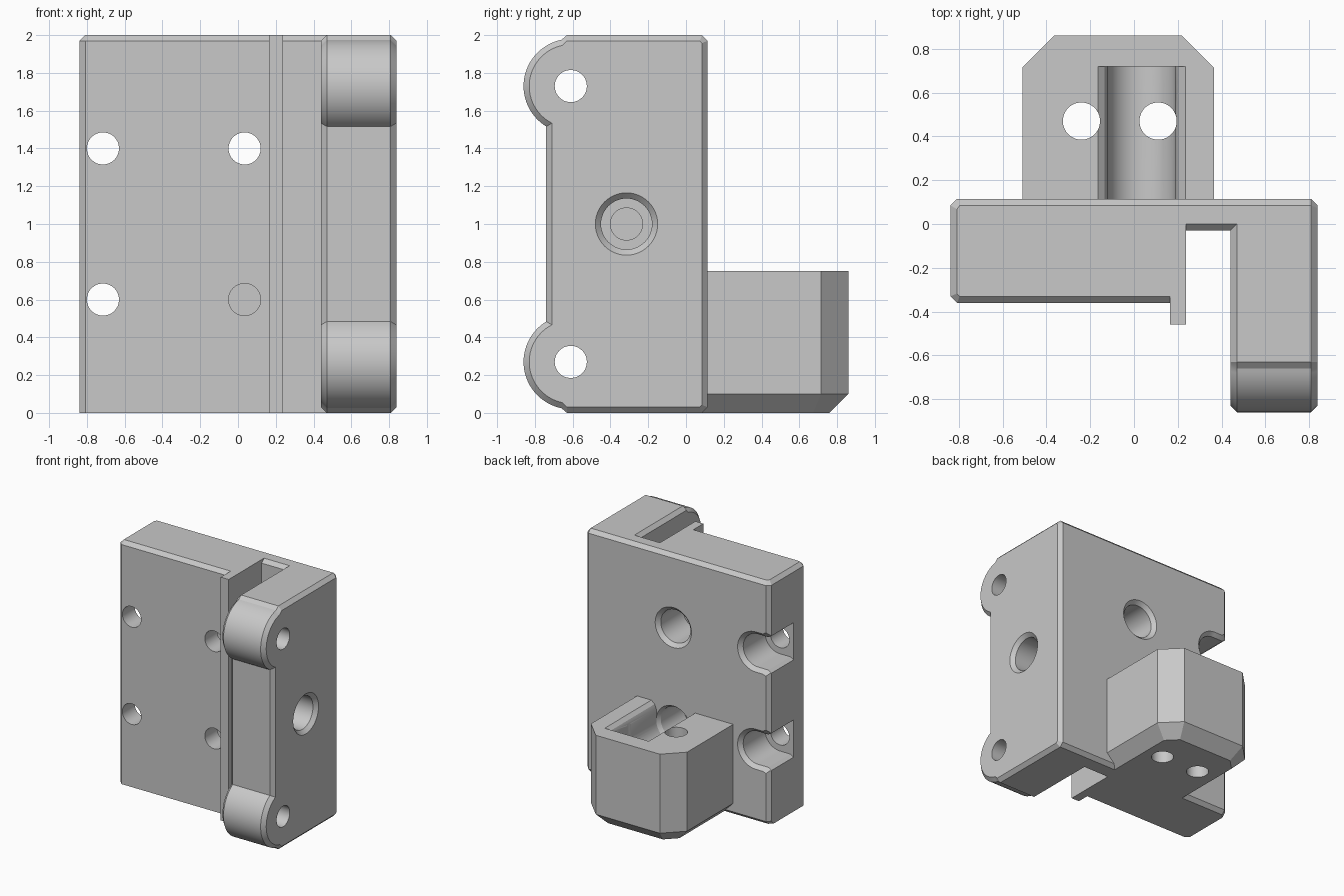
import bpy, bmesh
from math import acos, cos, sin, pi, radians

cube = bpy.data.objects.get("Cube")
if cube:
    bpy.data.objects.remove(cube, do_unlink=True)

grey = bpy.data.materials.new("light grey")
grey.use_nodes = True
GREY = (0.58, 0.58, 0.58, 1)
grey.diffuse_color = GREY
grey.node_tree.nodes["Principled BSDF"].inputs["Base Color"].default_value = GREY

C = 0.03                      # common chamfer
BACK, FRONT, SIDE = 0.115, -0.36, 0.838


def loft(name, layers):
    """Solid through matching loops of points, capped at both ends."""
    bm = bmesh.new()
    rings = [[bm.verts.new(p) for p in layer] for layer in layers]
    n = len(rings[0])
    for a, b in zip(rings, rings[1:]):
        for i in range(n):
            j = (i + 1) % n
            bm.faces.new((a[i], a[j], b[j], b[i]))
    bm.faces.new(rings[0])
    bm.faces.new(rings[-1])
    bmesh.ops.recalc_face_normals(bm, faces=bm.faces)
    mesh = bpy.data.meshes.new(name)
    bm.to_mesh(mesh)
    bm.free()
    mesh.materials.append(grey)
    ob = bpy.data.objects.new(name, mesh)
    bpy.context.collection.objects.link(ob)
    return ob


def rod(name, axis, u, v, stations, n=48):
    """Turned shape along an axis; stations are (position, radius)."""
    layers = []
    for t, r in stations:
        ring = []
        for k in range(n):
            a = 2 * pi * k / n
            p, q = u + r * cos(a), v + r * sin(a)
            ring.append({"x": (t, p, q), "y": (p, t, q), "z": (p, q, t)}[axis])
        layers.append(ring)
    return loft(name, layers)


def box(name, x0, x1, y0, y1, z0, z1):
    return loft(name, [[(x0, y0, z), (x1, y0, z), (x1, y1, z), (x0, y1, z)]
                       for z in (z0, z1)])


# Main plate with the thin bridge behind the slot
def plate_loop(z, d=0.0, back=0.0):
    k = 0.414 * d
    b = BACK - d - back
    pts = [(-SIDE + d, FRONT + C + k), (-SIDE + C + k, FRONT + d), (0.2, FRONT + d),
           (0.2, -C + d), (0.6, -C + d), (0.6, b), (-SIDE + C + k, b),
           (-SIDE + d, b - C + k)]
    return [(x, y, z) for x, y in pts]


plate = loft("mounting_bracket", [plate_loop(0, back=C), plate_loop(C),
                                  plate_loop(2 - C), plate_loop(2, C)])

# Lip beside the slot
lip = box("slot_lip", 0.165, 0.237, -0.46, 0.0, 0, 2)


# Hinge arm: side profile with two round knuckles
def arm_loop(x, d):
    k, r = 0.414 * d, 0.25 - d
    start = radians(101.5)
    end = 2 * pi - acos((-0.13 + d) / r)
    half = [(BACK - d, 2 - C - k), (BACK - C - k, 2 - d), (-0.63, 2 - d)]
    for i in range(29):
        a = start + (end - start) * i / 28
        half.append((-0.61 + r * cos(a), 1.73 + r * sin(a)))
    full = half + [(y, 2 - z) for y, z in reversed(half)]
    return [(x, y, z) for y, z in full]


arm = loft("hinge_arm", [arm_loop(0.44, C), arm_loop(0.44 + C, 0),
                         arm_loop(SIDE - C, 0), arm_loop(SIDE, C)])


# Rear block with cut corners and a chamfered underside
def block_loop(z, d):
    x0, x1, y1 = -0.51 + d, 0.365 - d, 0.86 - d
    c = 0.146 - 0.586 * d
    return [(x0, 0.05, z), (x1, 0.05, z), (x1, y1 - c, z), (x1 - c, y1, z),
            (x0 + c, y1, z), (x0, y1 - c, z)]


block = loft("rear_block", [block_loop(0, 0.1), block_loop(0.1, 0), block_loop(0.75, 0)])

cutters = []
# Screw holes, counterbored from the back
for x in (-0.715, 0.035):
    for z in (0.6, 1.4):
        entry = [(0.72, 0.155), (BACK, 0.155)] if (x > 0 and z < 1) else [(0.135, 0.185)]
        cutters.append(rod("screw_bore", "y", x, z, entry + [
            (BACK - C, 0.135), (-0.2, 0.135), (-0.2, 0.085), (-0.6, 0.085)]))

# Side notches opening the outer counterbores
for z in (0.6, 1.4):
    layers = []
    for y, g in ((-0.2, 0), (BACK - C, 0), (0.135, 0.05)):
        h = 0.135 + g
        layers.append([(-0.715, y, z - h), (-0.81 + g, y, z - h), (-0.88, y, z - h - 0.045),
                       (-0.88, y, z + h + 0.045), (-0.81 + g, y, z + h), (-0.715, y, z + h)])
    cutters.append(loft("side_notch", layers))

# Channel open to the top of the rear block
section = [(0.155, 0.6), (0.155, 0.69), (0.17, 0.725), (0.2, 0.75), (0.2, 0.85)]
section += [(-x, z) for x, z in reversed(section)]
cutters.append(loft("block_channel", [[(0.035 + x, y, z) for x, z in section]
                                      for y in (BACK, 0.72)]))

# Vertical holes in the rear block
for x in (-0.24, 0.11):
    cutters.append(rod("block_hole", "z", x, 0.47, [(-0.1, 0.085), (0.9, 0.085)]))

# Hinge pin holes and the counterbored clamp hole in the arm
for z in (0.27, 1.73):
    cutters.append(rod("pin_hole", "x", -0.61, z, [(0.3, 0.085), (1, 0.085)]))
cutters.append(rod("clamp_bore", "x", -0.315, 1.0, [
    (SIDE + 0.02, 0.185), (SIDE - C, 0.135), (0.55, 0.135), (0.55, 0.085), (0.4, 0.085)]))

# Join the solids, then cut
bpy.context.view_layer.objects.active = plate
plate.select_set(True)
for operation, parts in (("UNION", [lip, arm, block]), ("DIFFERENCE", cutters)):
    for part in parts:
        mod = plate.modifiers.new(part.name, "BOOLEAN")
        mod.operation = operation
        mod.solver = "EXACT"
        mod.object = part
        bpy.ops.object.modifier_apply(modifier=mod.name)
        bpy.data.objects.remove(part, do_unlink=True)

bpy.ops.object.shade_smooth_by_angle(angle=radians(25))
